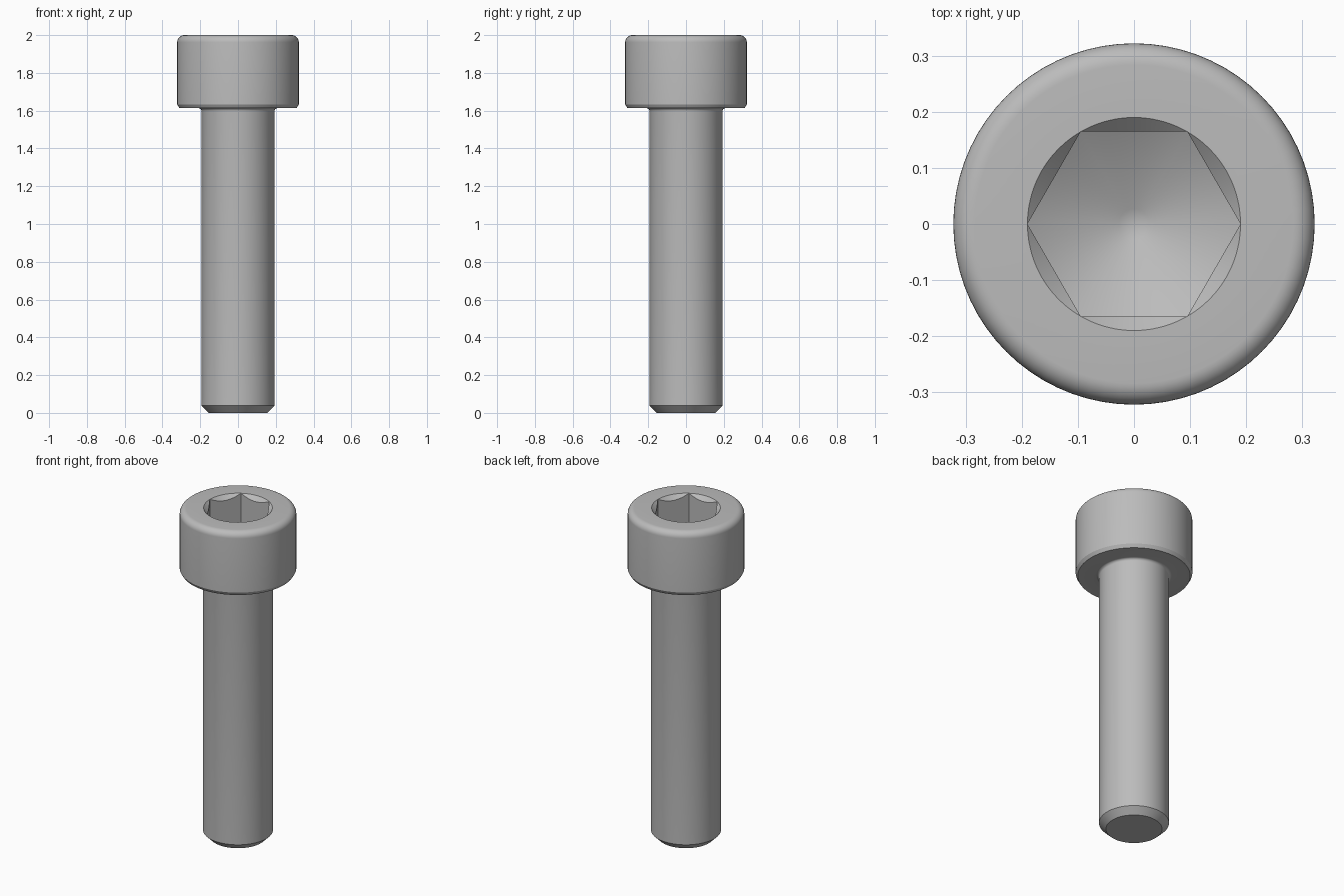
import bpy, bmesh, math

SEGMENTS = 72
HEAD_R, SHANK_R, HEAD_Z, TOP_Z = 0.322, 0.193, 1.613, 2.0
APOTHEM = 0.1645
CORNER = APOTHEM / math.cos(math.pi / 6)

if "Cube" in bpy.data.objects:
    bpy.data.objects.remove(bpy.data.objects["Cube"])

steel = bpy.data.materials.new("steel_grey")
steel.use_nodes = True
steel.diffuse_color = (0.5, 0.5, 0.5, 1)
steel.node_tree.nodes["Principled BSDF"].inputs["Base Color"].default_value = (0.5, 0.5, 0.5, 1)


def arc(cr, cz, radius, start, end, steps=6):
    """Profile points on a fillet, angles in degrees."""
    angles = [math.radians(start + (end - start) * i / steps) for i in range(steps + 1)]
    return [(cr + radius * math.cos(a), cz + radius * math.sin(a)) for a in angles]


def hex_radius(angle):
    """Distance from the axis to the hexagon wall, corners on the x axis."""
    return APOTHEM / math.cos(angle % (math.pi / 3) - math.pi / 6)


def lathe(name, profile):
    """Revolve (radius, height) points; a point may be a function of the angle."""
    bm = bmesh.new()
    rings = []
    for point in profile:
        ring = []
        for i in range(SEGMENTS):
            a = math.tau * i / SEGMENTS
            r, z = point(a) if callable(point) else point
            ring.append(bm.verts.new((r * math.cos(a), r * math.sin(a), z)))
        rings.append(ring)
    for low, high in zip(rings, rings[1:]):
        for i in range(SEGMENTS):
            j = (i + 1) % SEGMENTS
            bm.faces.new((low[i], low[j], high[j], high[i]))
    bmesh.ops.remove_doubles(bm, verts=bm.verts, dist=0.0001)
    mesh = bpy.data.meshes.new(name)
    bm.to_mesh(mesh)
    bm.free()
    mesh.materials.append(steel)
    obj = bpy.data.objects.new(name, mesh)
    bpy.context.collection.objects.link(obj)
    bpy.ops.object.select_all(action='DESELECT')
    obj.select_set(True)
    bpy.context.view_layer.objects.active = obj
    bpy.ops.object.shade_smooth_by_angle(angle=math.radians(28))
    return obj


# Shank: chamfered end, plain cylinder, small fillet and bearing face under the head
fillet = 0.016
lathe("shank", [(0, 0), (0.155, 0), (SHANK_R, 0.038)]
      + arc(SHANK_R + fillet, HEAD_Z - fillet, fillet, 180, 90)
      + [(0.31, HEAD_Z)])

# Head: chamfered lower edge, rounded top edge, flat rim
rounding = 0.038
lathe("head", [(0.31, HEAD_Z), (HEAD_R, HEAD_Z + 0.02)]
      + arc(HEAD_R - rounding, TOP_Z - rounding, rounding, 0, 90, 8)
      + [(CORNER, TOP_Z)])

# Hex socket: countersunk mouth, six walls, conical floor with a blunt tip
floor_z, slope = 1.70, math.tan(math.radians(30))
lathe("hex_socket", [
    (CORNER, TOP_Z),
    lambda a: (hex_radius(a), TOP_Z - CORNER + hex_radius(a)),
    lambda a: (hex_radius(a), floor_z + slope * hex_radius(a)),
    (0.027, floor_z + slope * 0.027),
    (0, floor_z + slope * 0.02)])
